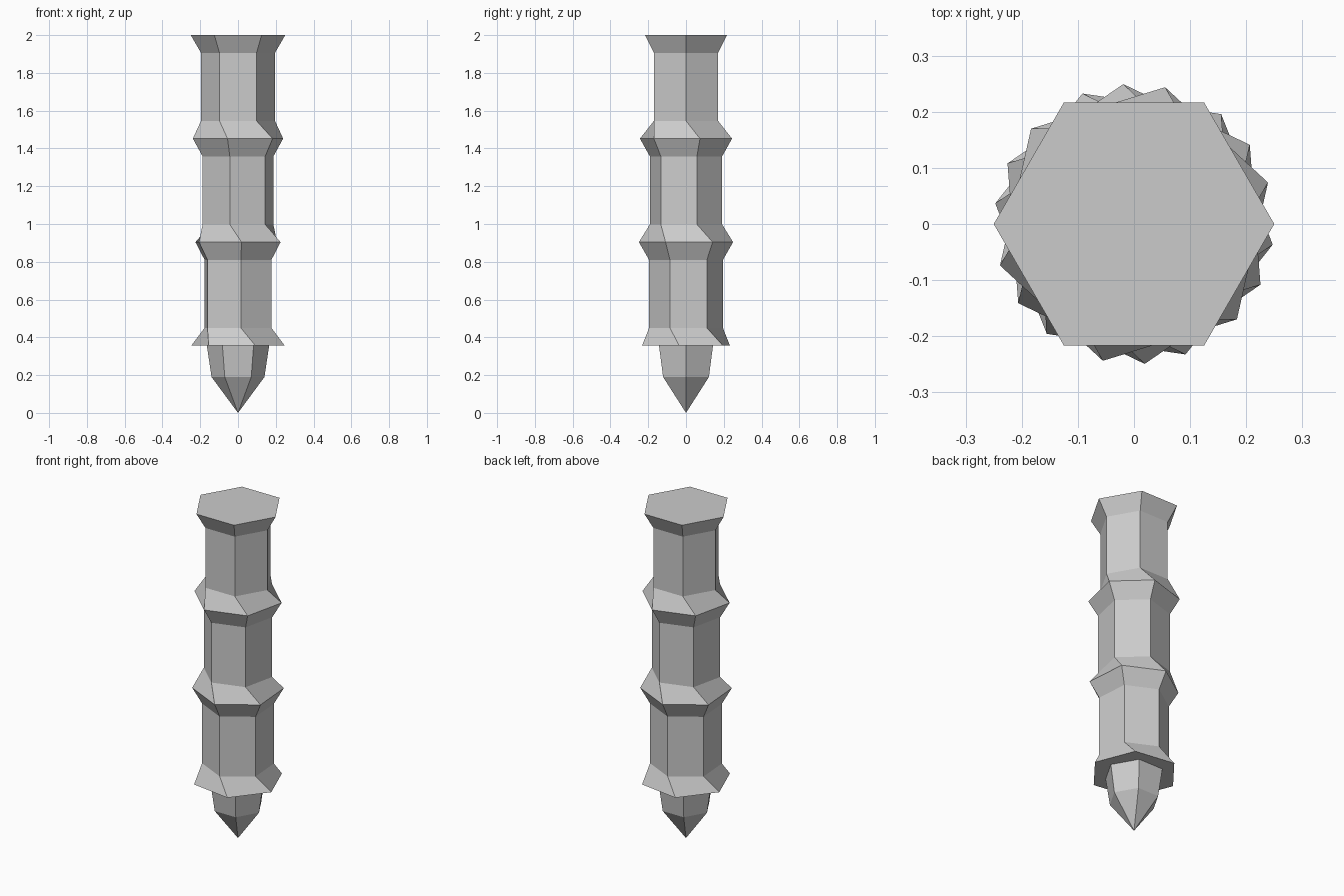
import bpy
import bmesh
from math import cos, sin, pi

cube = bpy.data.objects.get("Cube")
if cube:
    bpy.data.objects.remove(cube, do_unlink=True)

SIDES = 6
TWIST = 0.3        # turn of each section against the one above
PERIOD = 0.548     # height of one section
FLARE = 0.094      # height of a flared collar
RIM, SHAFT = 0.25, 0.196

grey = bpy.data.materials.new("stone_grey")
grey.use_nodes = True
colour = (0.6, 0.6, 0.6, 1)
grey.diffuse_color = colour
grey.node_tree.nodes["Principled BSDF"].inputs["Base Color"].default_value = colour


def loft(name, rings, apex=None):
    """Join hexagonal rings (z, radius, turn), capped or ending in a point."""
    bm = bmesh.new()
    loops = []
    for z, r, turn in rings:
        angles = [turn + 2 * pi * i / SIDES for i in range(SIDES)]
        loops.append([bm.verts.new((r * cos(a), r * sin(a), z)) for a in angles])
    for upper, lower in zip(loops, loops[1:]):
        for i in range(SIDES):
            j = (i + 1) % SIDES
            bm.faces.new((upper[i], lower[i], lower[j], upper[j]))
    bm.faces.new(loops[0])
    last = loops[-1]
    if apex is None:
        bm.faces.new(last[::-1])
    else:
        point = bm.verts.new((0, 0, apex))
        for i in range(SIDES):
            bm.faces.new((last[i], point, last[(i + 1) % SIDES]))
    bmesh.ops.recalc_face_normals(bm, faces=bm.faces)
    mesh = bpy.data.meshes.new(name)
    bm.to_mesh(mesh)
    bm.free()
    mesh.materials.append(grey)
    obj = bpy.data.objects.new(name, mesh)
    bpy.context.collection.objects.link(obj)
    return obj


# Twisted shaft: three sections, each a collar tapering into a straight run
rings = []
for k in range(3):
    top, turn = 2 - k * PERIOD, k * TWIST
    rings += [(top, RIM, turn),
              (top - FLARE, SHAFT, turn),
              (top - PERIOD + FLARE, SHAFT, turn)]
base = 2 - 3 * PERIOD
rings.append((base, RIM, 3 * TWIST))
loft("twisted_shaft", rings)

# Pointed tip below the last collar
loft("pointed_tip", [(base, 0.165, 0), (0.19, 0.14, 0)], apex=0)
